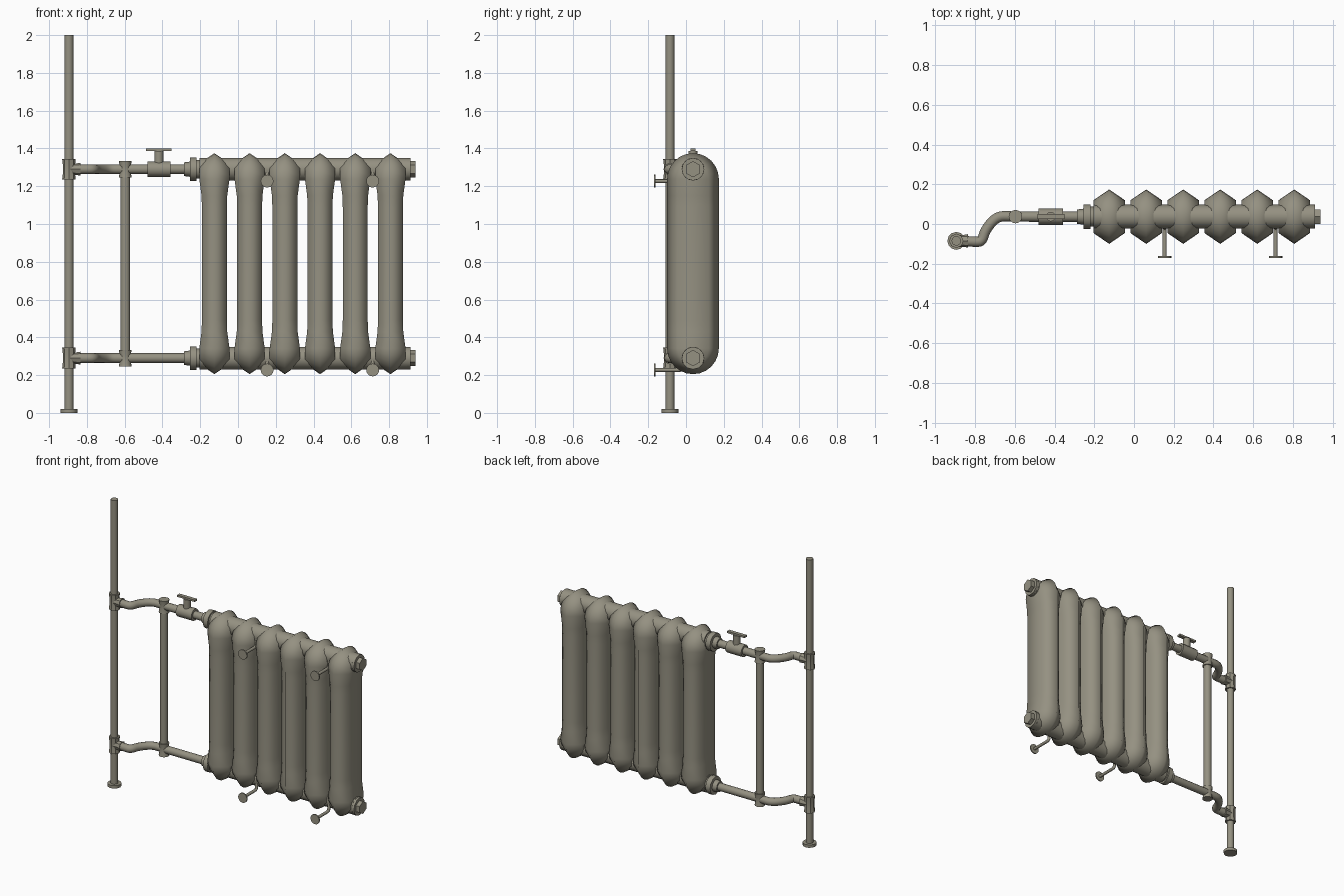
import bpy, bmesh, math
from mathutils import Vector

if "Cube" in bpy.data.objects:
    bpy.data.objects.remove(bpy.data.objects["Cube"])

mat = bpy.data.materials.new("warm grey paint")
mat.diffuse_color = (0.30, 0.283, 0.222, 1)
mat.use_nodes = True
mat.node_tree.nodes["Principled BSDF"].inputs["Base Color"].default_value = mat.diffuse_color

RAD_Y, PIPE_Y = 0.037, -0.085      # depth of radiator and of main pipe
TOP, LOW = 1.29, 0.29              # heights of the two feed lines
MAIN_X, BYPASS_X = -0.895, -0.597


def finish(ob, angle=math.radians(40)):
    ob.data.materials.clear()
    ob.data.materials.append(mat)
    bpy.ops.object.select_all(action='DESELECT')
    ob.select_set(True)
    bpy.context.view_layer.objects.active = ob
    bpy.ops.object.shade_smooth_by_angle(angle=angle)
    return ob


def lathe(name, origin, axis, profile, sides=12):
    """Revolve (distance, radius) pairs around an axis through origin."""
    bm = bmesh.new()
    rot = Vector((0, 0, 1)).rotation_difference(Vector(axis))
    rings = []
    for d, r in profile:
        rings.append([bm.verts.new(rot @ Vector((
            r * math.cos(2 * math.pi * i / sides),
            r * math.sin(2 * math.pi * i / sides), d)) + Vector(origin))
            for i in range(sides)])
    for a, b in zip(rings, rings[1:]):
        for i in range(sides):
            j = (i + 1) % sides
            bm.faces.new((a[i], a[j], b[j], b[i]))
    bm.faces.new(rings[0][::-1])
    bm.faces.new(rings[-1])
    me = bpy.data.meshes.new(name)
    bm.to_mesh(me)
    bm.free()
    ob = bpy.data.objects.new(name, me)
    bpy.context.collection.objects.link(ob)
    return finish(ob)


def tube(name, pts, radius):
    """Round tube along a smooth path."""
    cu = bpy.data.curves.new(name, 'CURVE')
    cu.dimensions = '3D'
    cu.bevel_depth, cu.bevel_resolution, cu.use_fill_caps = radius, 4, True
    sp = cu.splines.new('NURBS')
    sp.points.add(len(pts) - 1)
    for p, co in zip(sp.points, pts):
        p.co = (*co, 1)
    sp.order_u, sp.use_endpoint_u, sp.resolution_u = 3, True, 4
    ob = bpy.data.objects.new(name, cu)
    bpy.context.collection.objects.link(ob)
    bpy.ops.object.select_all(action='DESELECT')
    ob.select_set(True)
    bpy.context.view_layer.objects.active = ob
    bpy.ops.object.convert(target='MESH')
    return finish(bpy.context.view_layer.objects.active)


def section(name, x):
    """Radiator section: ridged rounded slab with a slimmer middle."""
    R, r, mid, arc = 0.137, 0.082, 0.79, 0.448
    stations = []                       # (z centre, angle, half width)
    for i in range(7):
        stations.append((mid + arc, math.pi / 2 * (1 - i / 6), 0.08))
    stations += [(mid + 0.36, 0, 0.068), (mid + 0.3, 0, 0.066),
                 (mid - 0.3, 0, 0.066), (mid - 0.36, 0, 0.068)]
    for i in range(7):
        stations.append((mid - arc, -math.pi / 2 * i / 6, 0.08))
    bm = bmesh.new()
    rings = []
    for c, a, w in stations:
        ca, sa = math.cos(a), math.sin(a)
        zo, zi = c + R * sa, c + r * sa
        pts = [(0, R * ca, zo), (-w, r * ca, zi), (-w, -r * ca, zi),
               (0, -R * ca, zo), (w, -r * ca, zi), (w, r * ca, zi)]
        rings.append([bm.verts.new((x + p[0], RAD_Y + p[1], p[2])) for p in pts])
    for a, b in zip(rings, rings[1:]):
        for i in range(6):
            j = (i + 1) % 6
            bm.faces.new((a[i], b[i], b[j], a[j]))
    bmesh.ops.remove_doubles(bm, verts=bm.verts, dist=1e-4)
    bmesh.ops.recalc_face_normals(bm, faces=bm.faces)
    me = bpy.data.meshes.new(name)
    bm.to_mesh(me)
    bm.free()
    ob = bpy.data.objects.new(name, me)
    bpy.context.collection.objects.link(ob)
    finish(ob, math.pi)


# main vertical pipe with floor flange
lathe("main_pipe", (MAIN_X, PIPE_Y, 0), (0, 0, 1),
      [(0, .045), (.02, .045), (.02, .024), (2, .024)])

# radiator sections
for i in range(6):
    section(f"radiator_section_{i + 1}", -0.125 + 0.1864 * i)

for label, z in (("upper", TOP), ("lower", LOW)):
    # tee on the main pipe, with side outlet
    lathe(label + "_main_tee", (MAIN_X, PIPE_Y, z - .055), (0, 0, 1),
          [(0, .036), (.035, .032), (.075, .032), (.11, .036)], 8)
    lathe(label + "_tee_outlet", (MAIN_X, PIPE_Y, z), (1, 0, 0),
          [(0, .03), (.035, .03), (.06, .034)], 8)
    # bent feed pipe
    tube(label + "_feed_pipe",
         [(-.88, PIPE_Y, z), (-.80, -.09, z), (-.765, -.088, z), (-.75, -.03, z),
          (-.69, .04, z), (-.62, .038, z), (-.5, RAD_Y, z), (-.25, RAD_Y, z)], .026)
    # fitting on the bypass pipe
    lathe(label + "_bypass_tee", (BYPASS_X, RAD_Y, z - .044), (0, 0, 1),
          [(0, .034), (.03, .029), (.058, .029), (.088, .034)])
    # inlet nut and collar
    lathe(label + "_inlet", (-.287, RAD_Y, z), (1, 0, 0),
          [(0, .036), (.032, .04), (.032, .062), (.068, .062), (.068, .05), (.1, .05)])
    # hub running through all sections
    lathe(label + "_hub", (-.205, RAD_Y, z), (1, 0, 0), [(0, .06), (1.1, .06)], 16)
    # end cap and hexagonal plug
    lathe(label + "_end_cap", (.88, RAD_Y, z), (1, 0, 0),
          [(0, .06), (.032, .06)])
    lathe(label + "_end_plug", (.9, RAD_Y, z), (1, 0, 0), [(0, .043), (.04, .043)], 6)
    # wall brackets: disc and hooked rod
    for side, x in (("left", .154), ("right", .713)):
        h = z - .063
        lathe(f"{label}_{side}_bracket_disc", (x, -.17, h), (0, 1, 0),
              [(0, .034), (.008, .034)], 16)
        tube(f"{label}_{side}_bracket_rod",
             [(x, -.165, h), (x, -.06, h), (x, -.02, h), (x, -.015, h + .02),
              (x, -.01, h + .06)], .01)

# bypass pipe
lathe("bypass_pipe", (BYPASS_X, RAD_Y, LOW), (0, 0, 1), [(0, .026), (1, .026)])

# valve body, stem and handle
lathe("valve_body", (-.48, RAD_Y, TOP), (1, 0, 0), [(0, .041), (.122, .041)])
lathe("valve_stem", (-.419, RAD_Y, TOP), (0, 0, 1), [(0, .024), (.097, .024)])
bpy.ops.mesh.primitive_cube_add(size=1, location=(-.419, RAD_Y, 1.392))
handle = bpy.context.object
handle.name = "valve_handle"
handle.scale = (.136, .026, .013)
finish(handle)
